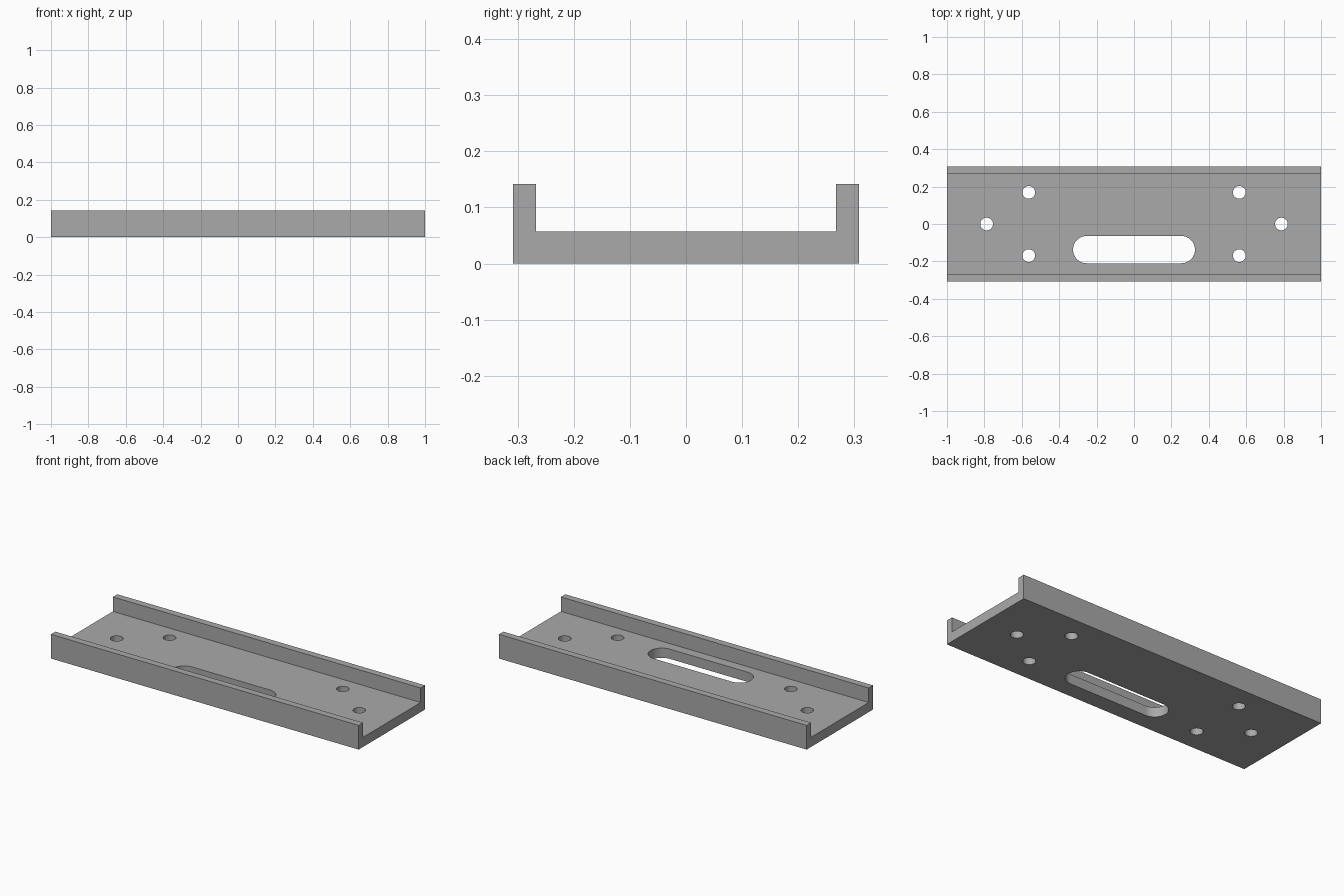
import bpy
import bmesh
from math import cos, sin, pi, radians

HALF_LENGTH, HALF_WIDTH, INNER_WIDTH = 1.0, 0.308, 0.267
FLOOR, HEIGHT = 0.057, 0.142
HOLE_RADIUS, SLOT_RADIUS = 0.034, 0.073

cube = bpy.data.objects.get("Cube")
if cube:
    bpy.data.objects.remove(cube, do_unlink=True)

grey = bpy.data.materials.new("plain grey")
grey.use_nodes = True
grey.diffuse_color = (0.4, 0.4, 0.4, 1)
grey.node_tree.nodes["Principled BSDF"].inputs["Base Color"].default_value = grey.diffuse_color


def prism(name, outline, sweep):
    """Extrude a closed outline along the sweep vector."""
    bm = bmesh.new()
    face = bm.faces.new([bm.verts.new(p) for p in outline])
    result = bmesh.ops.extrude_face_region(bm, geom=[face], use_keep_orig=True)
    moved = [v for v in result["geom"] if isinstance(v, bmesh.types.BMVert)]
    bmesh.ops.translate(bm, verts=moved, vec=sweep)
    bmesh.ops.recalc_face_normals(bm, faces=bm.faces)
    mesh = bpy.data.meshes.new(name)
    bm.to_mesh(mesh)
    bm.free()
    mesh.materials.append(grey)
    obj = bpy.data.objects.new(name, mesh)
    bpy.context.collection.objects.link(obj)
    return obj


def rounded_outline(x, y, radius, stretch=0.0, steps=24):
    """Circle, or a slot when its two halves are pulled apart."""
    points = []
    for side, start in ((1, -pi / 2), (-1, pi / 2)):
        last = steps + 1 if stretch else steps
        for i in range(last):
            a = start + pi * i / steps
            points.append((x + side * stretch + radius * cos(a),
                           y + radius * sin(a), -0.1))
    return points


# Channel with a thick floor and two side walls
half = [(HALF_WIDTH, 0), (HALF_WIDTH, HEIGHT), (INNER_WIDTH, HEIGHT), (INNER_WIDTH, FLOOR)]
profile = half + [(-y, z) for y, z in reversed(half)]
channel = prism("channel_plate", [(-HALF_LENGTH, y, z) for y, z in profile],
                (2 * HALF_LENGTH, 0, 0))

# Bolt holes and the off-centre slot
outlines = [rounded_outline(0, -0.137, SLOT_RADIUS, stretch=0.253)]
for side in (-1, 1):
    for x, y in ((0.563, 0.169), (0.563, -0.169), (0.788, 0)):
        outlines.append(rounded_outline(side * x, y, HOLE_RADIUS))

bpy.context.view_layer.objects.active = channel
channel.select_set(True)
for outline in outlines:
    cutter = prism("hole_cutter", outline, (0, 0, 0.3))
    cutter.hide_render = True
    cut = channel.modifiers.new("hole", "BOOLEAN")
    cut.operation = "DIFFERENCE"
    cut.solver = "EXACT"
    cut.object = cutter
    bpy.ops.object.modifier_apply(modifier=cut.name)
    bpy.data.objects.remove(cutter, do_unlink=True)

# Smooth hole walls, sharp edges elsewhere
bpy.ops.object.shade_smooth_by_angle(angle=radians(30))
